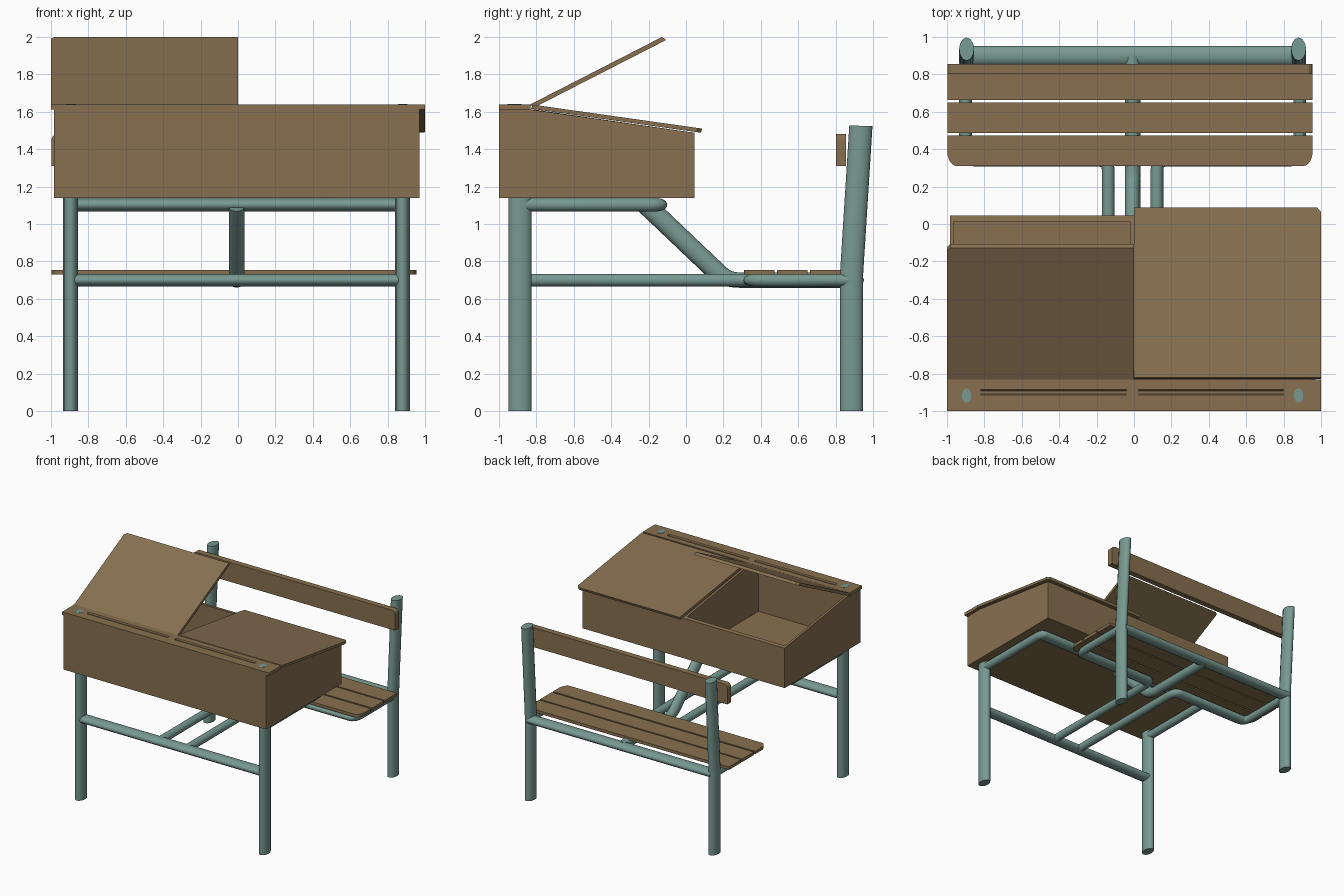
import bpy, bmesh, math
from mathutils import Vector

if "Cube" in bpy.data.objects:
    bpy.data.objects.remove(bpy.data.objects["Cube"])

XC = -0.0075      # the frame's centre line
SY = 1.55         # tubes are wider front to back than side to side


def material(name, rgb):
    m = bpy.data.materials.new(name)
    m.diffuse_color = (*rgb, 1)
    m.use_nodes = True
    m.node_tree.nodes["Principled BSDF"].inputs["Base Color"].default_value = m.diffuse_color
    return m


WOOD = material("brown wood", (0.243, 0.162, 0.080))
METAL = material("grey green metal", (0.187, 0.319, 0.285))


def prism(name, pts, depth, place, mat=WOOD):
    """Extrude a 2D outline between two depths; place(u, v, d) gives the 3D point."""
    bm = bmesh.new()
    a, b = ([bm.verts.new(place(u, v, d)) for u, v in pts] for d in depth)
    bm.faces.new(a)
    bm.faces.new(b[::-1])
    for i in range(len(pts)):
        j = (i + 1) % len(pts)
        bm.faces.new((a[i], b[i], b[j], a[j]))
    bmesh.ops.recalc_face_normals(bm, faces=bm.faces)
    me = bpy.data.meshes.new(name)
    bm.to_mesh(me)
    bm.free()
    me.materials.append(mat)
    ob = bpy.data.objects.new(name, me)
    bpy.context.collection.objects.link(ob)
    return ob


def along_x(u, v, d): return (d, u, v)
def along_y(u, v, d): return (u, d, v)
def along_z(u, v, d): return (u, v, d)


def box(name, x, y, z, mat=WOOD):
    return prism(name, [(x[0], y[0]), (x[1], y[0]), (x[1], y[1]), (x[0], y[1])], z, along_z, mat)


def tube(name, pts, r, bend=0.05):
    """Tube along a path whose inner corners are rounded, swept in y-squashed space."""
    pts = [Vector((x, y / SY, z)) for x, y, z in pts]
    path = [pts[0]]
    for p, c, n in zip(pts, pts[1:], pts[2:]):
        a, b = c + (p - c).normalized() * bend, c + (n - c).normalized() * bend
        path += [a.lerp(c, t).lerp(c.lerp(b, t), t) for t in (0, .25, .5, .75, 1)]
    path.append(pts[-1])
    cu = bpy.data.curves.new(name, 'CURVE')
    cu.dimensions = '3D'
    cu.bevel_depth, cu.bevel_resolution, cu.use_fill_caps = r, 4, True
    sp = cu.splines.new('POLY')
    sp.points.add(len(path) - 1)
    for q, p in zip(sp.points, path):
        q.co = (*p, 1)
    cu.materials.append(METAL)
    ob = bpy.data.objects.new(name, cu)
    bpy.context.collection.objects.link(ob)
    ob.scale.y = SY
    bpy.ops.object.select_all(action='DESELECT')
    ob.select_set(True)
    bpy.context.view_layer.objects.active = ob
    bpy.ops.object.convert(target='MESH')
    bpy.ops.object.shade_smooth_by_angle(angle=math.radians(40))


# --- metal frame, mirrored left and right ---
for s, side in ((-1, "left"), (1, "right")):
    x = XC + s * 0.8875
    tube("front_leg_" + side, [(x, -0.887, 0), (x, -0.887, 1.14)], 0.04)
    tube("rear_leg_" + side, [(x, 0.885, 0), (x, 0.885, 0.73), (x, 0.935, 1.525)], 0.04, 0.02)
    xi, xo = XC + s * 0.13, XC + s * 0.893
    tube("seat_rail_" + side, [(xi, -0.887, 0.7), (xi, 0.36, 0.7), (xo, 0.36, 0.7),
                               (xo, 0.885, 0.7)], 0.034)
xl, xr = XC - 0.8875, XC + 0.8875
tube("desk_support", [(xl, -0.887, 1.103), (xl, -0.155, 1.103), (xr, -0.155, 1.103),
                      (xr, -0.887, 1.103)], 0.036, 0.03)
tube("front_stretcher", [(xl, -0.887, 0.7), (xr, -0.887, 0.7)], 0.034)
tube("rear_stretcher", [(xl, 0.9, 0.7), (xr, 0.9, 0.7)], 0.034)
tube("centre_brace", [(XC, -0.2, 1.09), (XC, 0.21, 0.7), (XC, 0.9, 0.7)], 0.041)

# --- desk box: shaped sides and divider, flat panels, floor ---
side_profile = [(-1, 1.14), (0.045, 1.14), (0.045, 1.488), (-0.83, 1.612), (-1, 1.612)]
for name, x in (("left", (-0.985, -0.965)), ("divider", (-0.02, 0.0)), ("right", (0.95, 0.97))):
    prism("box_side_" + name, side_profile if name != "divider" else
          [(y * 0.98, max(z, 1.15)) for y, z in side_profile], x, along_x)
box("box_front", (-0.965, 0.95), (-1, -0.97), (1.14, 1.612))
prism("box_back", [(0.012, 1.14), (0.045, 1.14), (0.045, 1.488), (0.012, 1.493)],
      (-0.965, 0.95), along_x)
box("box_floor", (-0.965, 0.95), (-0.97, 0.012), (1.14, 1.165))

# --- fixed top board with two shallow pencil grooves ---
flat = [(-1, 1.612), (-0.832, 1.612), (-0.832, 1.64), (-1, 1.64)]
groove = flat[:3] + [(-0.885, 1.64), (-0.892, 1.632), (-0.908, 1.632), (-0.915, 1.64)] + flat[3:]
for i, (a, b) in enumerate(((-1, -0.82), (-0.82, -0.04), (-0.04, 0.025), (0.025, 0.80), (0.80, 1))):
    prism("top_board_%d" % (i + 1), groove if i % 2 else flat, (a, b), along_x)

# --- inkwells ---
for s, side in ((-1, "left"), (1, "right")):
    disc = [(XC + s * 0.8875 + 0.025 * math.cos(t), -0.917 + 0.038 * math.sin(t))
            for t in (math.tau * k / 24 for k in range(24))]
    prism("inkwell_" + side, disc, (1.636, 1.642), along_z, METAL)


# --- lids: right one shut, left one raised ---
def lid(name, inner, outer, hinge, tip, thick):
    c = 0.02 if outer > inner else -0.02
    outline = [(inner, 0), (outer, 0), (outer, 0.975), (outer - c, 1), (inner, 1)]
    prism(name, outline, (0, 1), lambda u, t, d: (
        u, hinge[0] + (tip[0] - hinge[0]) * t + thick[0] * d,
        hinge[1] + (tip[1] - hinge[1]) * t + thick[1] * d))


lid("lid_right", 0.0, 1.0, (-0.82, 1.638), (0.087, 1.510), (-0.008, -0.022))
lid("lid_left", 0.0, -1.0, (-0.835, 1.638), (-0.128, 2.0), (0.022, -0.016))


# --- seat slats, the front one with rounded corners ---
def arc(cx, cy, rx, ry, a0, a1, n=6):
    return [(cx + rx * math.cos(a), cy + ry * math.sin(a))
            for a in (math.radians(a0 + (a1 - a0) * k / n) for k in range(n + 1))]


L, R = -0.998, 0.955
prism("seat_slat_1", arc(L + 0.05, 0.39, 0.05, 0.08, 180, 270)
      + arc(R - 0.05, 0.39, 0.05, 0.08, 270, 360) + [(R, 0.472), (L, 0.472)],
      (0.729, 0.755), along_z)
for i, y in enumerate(((0.487, 0.65), (0.663, 0.83))):
    box("seat_slat_%d" % (i + 2), (L, R), y, (0.729, 0.755))

# --- backrest with rounded upper corners ---
prism("backrest", [(L, 1.31), (R, 1.31)] + arc(R - 0.03, 1.445, 0.03, 0.035, 0, 90, 4)
      + arc(L + 0.03, 1.445, 0.03, 0.035, 90, 180, 4), (0.803, 0.855), along_y)
